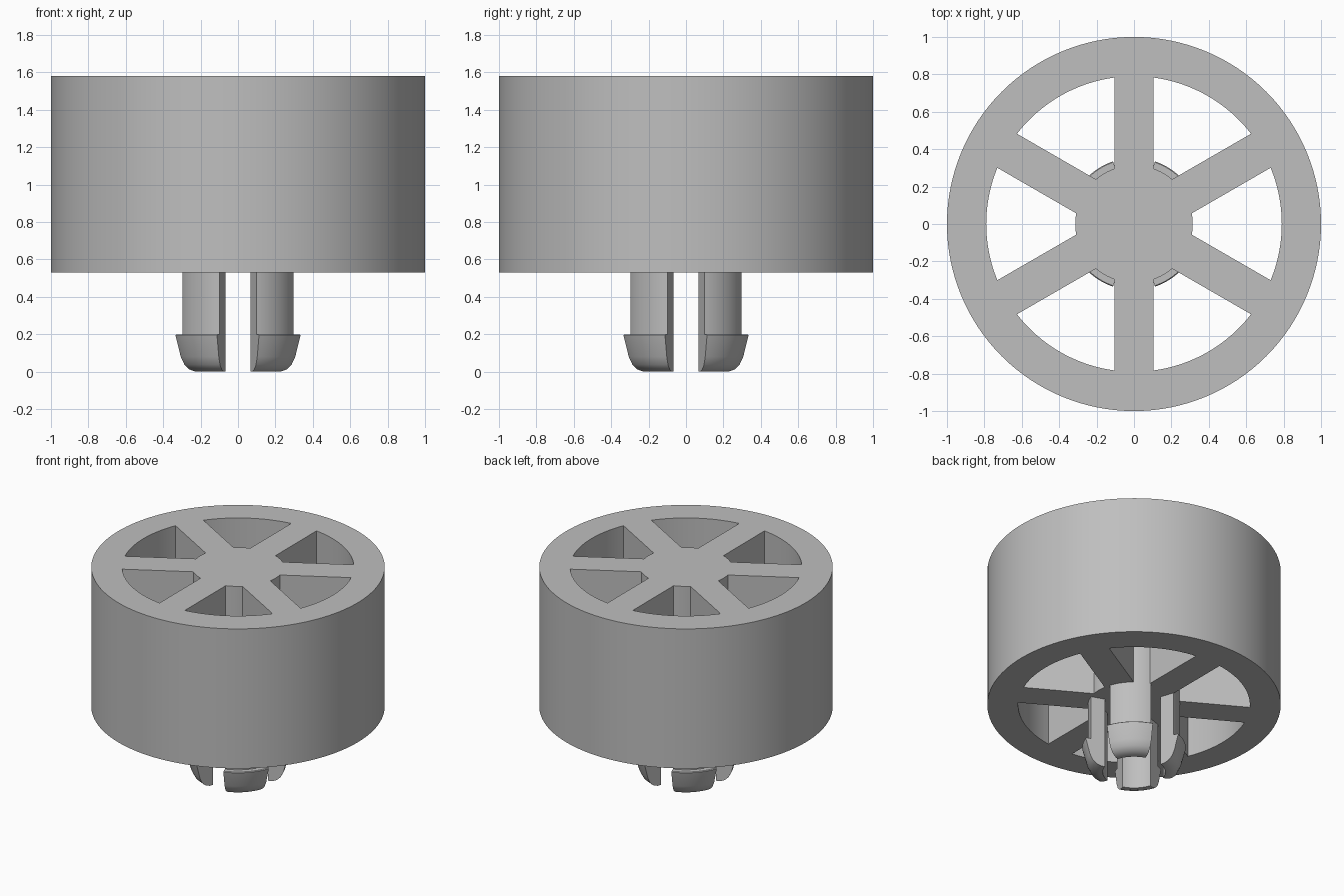
import bpy
import bmesh
from math import sin, cos, asin, radians, pi

if "Cube" in bpy.data.objects:
    bpy.data.objects.remove(bpy.data.objects["Cube"])

RIM, RIM_IN, HUB = 1.0, 0.79, 0.314
BOTTOM, TOP = 0.53, 1.58
SPOKE_HALF = 0.105

grey = bpy.data.materials.new("plain grey")
grey.use_nodes = True
grey.diffuse_color = (0.52, 0.52, 0.52, 1)
grey.node_tree.nodes["Principled BSDF"].inputs["Base Color"].default_value = grey.diffuse_color


def arc(r, start, end, steps):
    """Points along an arc, both ends included."""
    return [(r * cos(start + (end - start) * i / steps),
             r * sin(start + (end - start) * i / steps)) for i in range(steps + 1)]


def smooth(obj):
    bpy.ops.object.select_all(action='DESELECT')
    obj.select_set(True)
    bpy.context.view_layer.objects.active = obj
    bpy.ops.object.shade_smooth_by_angle(angle=radians(30))


def add_outline(curve, points):
    spline = curve.splines.new('POLY')
    spline.points.add(len(points) - 1)
    for p, (x, y) in zip(spline.points, points):
        p.co = (x, y, 0, 1)
    spline.use_cyclic_u = True


# Wheel: a disc outline with six openings that leave hub, spokes and rim
curve = bpy.data.curves.new("wheel_outline", 'CURVE')
curve.dimensions = '2D'
curve.fill_mode = 'BOTH'
curve.extrude = (TOP - BOTTOM) / 2
add_outline(curve, arc(RIM, 0, 2 * pi, 128)[:-1])
outer = pi / 6 - asin(SPOKE_HALF / RIM_IN)
inner = pi / 6 - asin(SPOKE_HALF / HUB)
for k in range(6):
    mid = k * pi / 3
    add_outline(curve, arc(RIM_IN, mid - outer, mid + outer, 16)
                + arc(HUB, mid + inner, mid - inner, 6))
wheel = bpy.data.objects.new("wheel", curve)
bpy.context.collection.objects.link(wheel)
bpy.ops.object.select_all(action='DESELECT')
wheel.select_set(True)
bpy.context.view_layer.objects.active = wheel
bpy.ops.object.convert(target='MESH')
wheel = bpy.context.view_layer.objects.active
wheel.name = wheel.data.name = "wheel"

bm = bmesh.new()
bm.from_mesh(wheel.data)
bmesh.ops.remove_doubles(bm, verts=bm.verts, dist=0.0005)
bmesh.ops.translate(bm, verts=bm.verts, vec=(0, 0, (TOP + BOTTOM) / 2))
bmesh.ops.recalc_face_normals(bm, faces=bm.faces)
bm.to_mesh(wheel.data)
bm.free()
wheel.data.materials.clear()
wheel.data.materials.append(grey)
smooth(wheel)

# Snap prongs: a barbed profile (radius, height) swept through part of a turn
PROFILE = [(0.213, BOTTOM), (0.213, 0), (0.24, 0), (0.274, 0.012), (0.302, 0.037),
           (0.323, 0.08), (0.353, 0.195), (0.348, 0.2), (HUB, 0.2), (HUB, BOTTOM)]
GAP = asin(0.1 / HUB)
STEPS = 14

bm = bmesh.new()
rings = []
for i in range(STEPS + 1):
    a = GAP + (pi / 2 - 2 * GAP) * i / STEPS
    rings.append([bm.verts.new((r * cos(a), r * sin(a), z)) for r, z in PROFILE])
n = len(PROFILE)
for a, b in zip(rings, rings[1:]):
    for j in range(n):
        k = (j + 1) % n
        bm.faces.new((a[j], a[k], b[k], b[j]))
bm.faces.new(rings[0])
bm.faces.new(rings[-1])
bmesh.ops.recalc_face_normals(bm, faces=bm.faces)
prong_mesh = bpy.data.meshes.new("prong")
bm.to_mesh(prong_mesh)
bm.free()
prong_mesh.materials.append(grey)

for k, name in enumerate(("back_left", "back_right", "front_right", "front_left")):
    prong = bpy.data.objects.new(name + "_prong", prong_mesh)
    prong.rotation_euler.z = k * pi / 2
    bpy.context.collection.objects.link(prong)
    if k == 0:
        smooth(prong)
